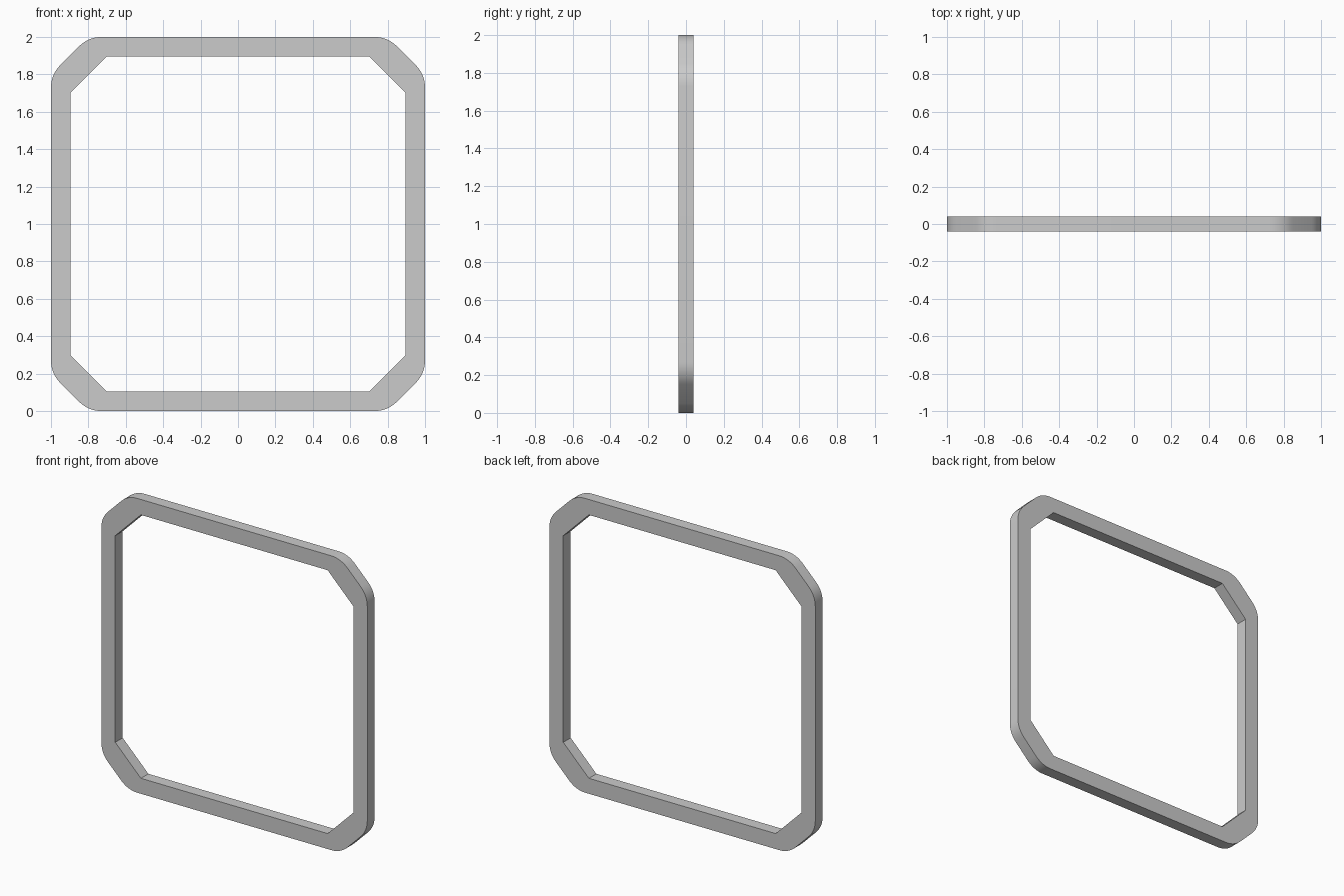
import bpy, bmesh, math
from mathutils import Vector

if "Cube" in bpy.data.objects:
    bpy.data.objects.remove(bpy.data.objects["Cube"])

HALF_T = 0.04   # half thickness along y
STEPS = 6       # segments per rounded corner


def octagon(half, cut):
    # chamfered square outline, counter-clockwise, centred on z = 1
    a, b = half, half - cut
    pts = [(a, -b), (a, b), (b, a), (-b, a), (-a, b), (-a, -b), (-b, -a), (b, -a)]
    return [Vector((x, z + 1)) for x, z in pts]


def rounded(pts, offset):
    # replace each corner by a smooth arc
    out = []
    for i, p in enumerate(pts):
        u = (pts[i - 1] - p).normalized()
        v = (pts[(i + 1) % len(pts)] - p).normalized()
        half = u.angle(v) / 2
        r = offset * math.tan(half)
        c = p + (u + v).normalized() * (offset / math.cos(half))
        s, e = p + u * offset - c, p + v * offset - c
        ang = math.pi - 2 * half
        for k in range(STEPS + 1):
            t = k / STEPS
            d = (s * math.sin((1 - t) * ang) + e * math.sin(t * ang)) / math.sin(ang)
            out.append(c + d.normalized() * r)
    return out


# square ring: rounded outer outline, sharp chamfered opening
outer = rounded(octagon(1.0, 0.2), 0.07)
inner_corners = octagon(0.895, 0.193)
per = STEPS + 1

bm = bmesh.new()


def ring(pts, y):
    return [bm.verts.new((p.x, y, p.y)) for p in pts]


of, ob = ring(outer, -HALF_T), ring(outer, HALF_T)
nf, nb = ring(inner_corners, -HALF_T), ring(inner_corners, HALF_T)
n = len(outer)
for i in range(n):
    j = (i + 1) % n
    bm.faces.new((of[i], of[j], ob[j], ob[i]))
for i in range(8):
    j = (i + 1) % 8
    bm.faces.new((nf[j], nf[i], nb[i], nb[j]))
    # front and back: a fan on each corner and a quad along each side
    for o, q in ((of, nf), (ob, nb)):
        for k in range(STEPS):
            bm.faces.new((q[i], o[i * per + k + 1], o[i * per + k]))
        bm.faces.new((q[i], q[j], o[j * per], o[i * per + STEPS]))
bmesh.ops.recalc_face_normals(bm, faces=bm.faces)

mesh = bpy.data.meshes.new("square_frame")
bm.to_mesh(mesh)
bm.free()
frame = bpy.data.objects.new("square_frame", mesh)
bpy.context.collection.objects.link(frame)
bpy.context.view_layer.objects.active = frame
frame.select_set(True)
bpy.ops.object.shade_smooth_by_angle(angle=math.radians(30))
